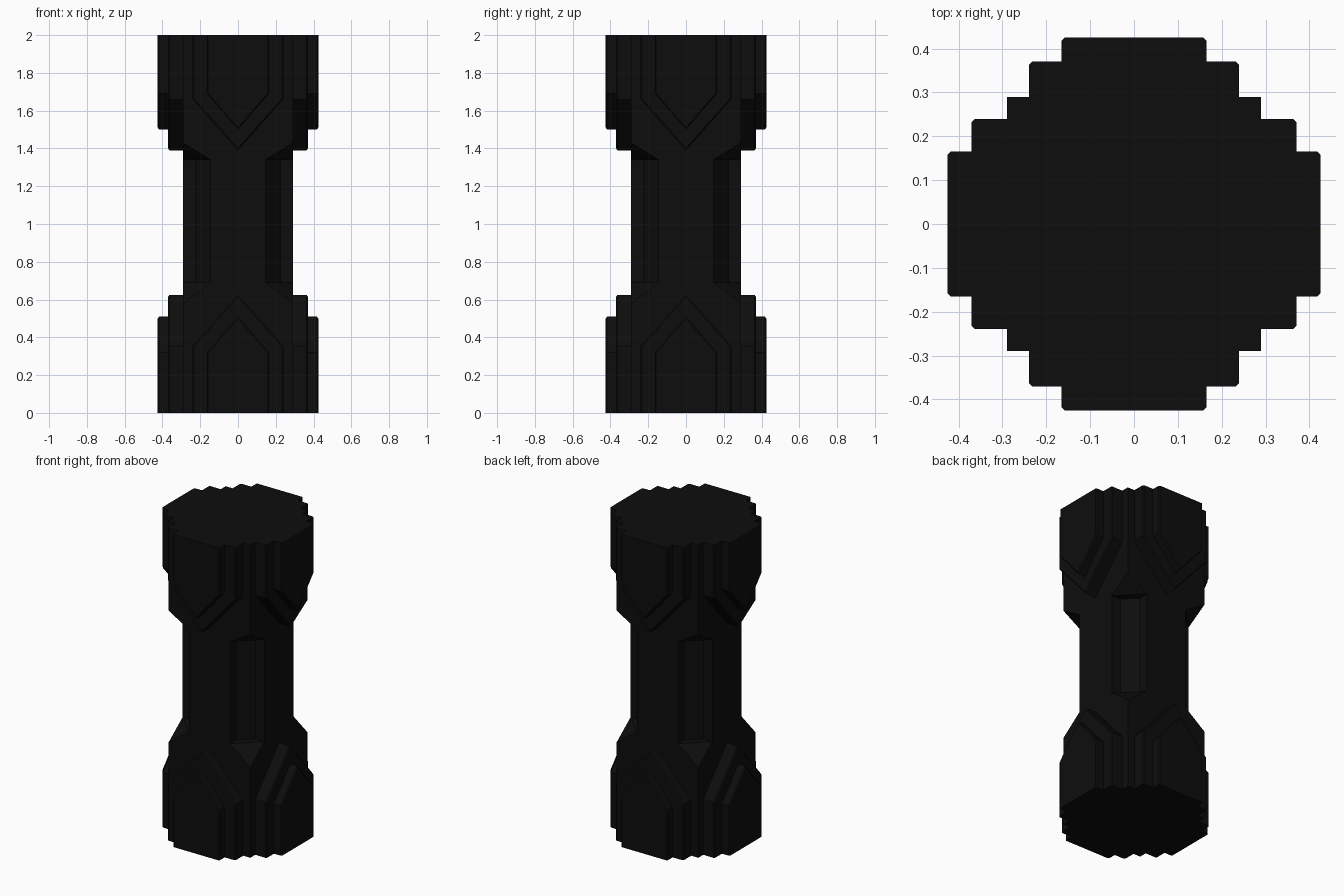
import bpy, bmesh, math
from mathutils import Matrix

cube = bpy.data.objects.get("Cube")
if cube:
    bpy.data.objects.remove(cube, do_unlink=True)

black = bpy.data.materials.new("near_black")
black.use_nodes = True
COLOUR = (0.004, 0.004, 0.004, 1)
black.diffuse_color = COLOUR
bsdf = black.node_tree.nodes["Principled BSDF"]
bsdf.inputs["Base Color"].default_value = COLOUR
bsdf.inputs["Roughness"].default_value = 0.8

HALF = 0.29      # half width of the square core
EDGE = 0.145     # where the corner groove starts
DEEP = 0.225     # how far in the groove floor sits


def finish(bm, name):
    bmesh.ops.recalc_face_normals(bm, faces=bm.faces)
    mesh = bpy.data.meshes.new(name)
    bm.to_mesh(mesh)
    bm.free()
    mesh.materials.append(black)
    obj = bpy.data.objects.new(name, mesh)
    bpy.context.collection.objects.link(obj)
    return obj


def ring(bm, kind, z):
    """Cross-section of the core: square, chamfered or grooved corners."""
    inner = {"square": [(HALF, HALF), (HALF, HALF)],
             "chamfer": [(HALF, EDGE), (EDGE, HALF)],
             "groove": [(DEEP, EDGE), (EDGE, DEEP)]}[kind]
    corner = [(HALF, EDGE)] + inner + [(EDGE, HALF)]
    verts = []
    for q in range(4):
        turn = Matrix.Rotation(q * math.pi / 2, 3, "Z")
        for x, y in corner:
            v = bm.verts.new((x, y, z))
            v.co = turn @ v.co
            verts.append(v)
    return verts


# Core pillar with grooved shaft corners and sloped groove ends
bm = bmesh.new()
sections = [("square", 0), ("square", 0.58), ("chamfer", 0.69), ("groove", 0.69),
            ("groove", 1.34), ("chamfer", 1.34), ("square", 1.43), ("square", 2)]
rings = [ring(bm, kind, z) for kind, z in sections]
for a, b in zip(rings, rings[1:]):
    for i in range(len(a)):
        j = (i + 1) % len(a)
        bm.faces.new((a[i], a[j], b[j], b[i]))
bm.faces.new(rings[0])
bm.faces.new(rings[-1])
bmesh.ops.remove_doubles(bm, verts=bm.verts, dist=0.0005)
finish(bm, "pillar_core")


def panel(name, half, end, shoulder, apex, back, front, angle):
    """Pointed plate standing on one side of the pillar."""
    bm = bmesh.new()
    outline = [(-half, end), (half, end), (half, shoulder), (0, apex), (-half, shoulder)]
    face = bm.faces.new([bm.verts.new((x, -back, z)) for x, z in outline])
    out = bmesh.ops.extrude_face_region(bm, geom=[face])
    moved = [v for v in out["geom"] if isinstance(v, bmesh.types.BMVert)]
    bmesh.ops.translate(bm, verts=moved, vec=(0, back - front, 0))
    bmesh.ops.recalc_face_normals(bm, faces=bm.faces)
    # Soften the outer rim, leaving the flush end sharp
    rim = [e for e in bm.edges if all(abs(v.co.y + front) < 0.001 for v in e.verts)
           and not all(abs(v.co.z - end) < 0.001 for v in e.verts)]
    bmesh.ops.bevel(bm, geom=rim, offset=0.007, segments=1, affect="EDGES")
    bmesh.ops.rotate(bm, verts=bm.verts, cent=(0, 0, 0),
                     matrix=Matrix.Rotation(angle, 3, "Z"))
    finish(bm, name)


# Two stacked plates per side, at the head and at the base
for q, side in enumerate(("front", "left", "back", "right")):
    turn = q * math.pi / 2
    panel(side + "_head_lower_plate", 0.24, 2, 1.66, 1.39, 0.28, 0.37, turn)
    panel(side + "_head_upper_plate", 0.165, 2, 1.69, 1.5, 0.36, 0.425, turn)
    panel(side + "_base_lower_plate", 0.24, 0, 0.355, 0.625, 0.28, 0.37, turn)
    panel(side + "_base_upper_plate", 0.165, 0, 0.32, 0.51, 0.36, 0.425, turn)
